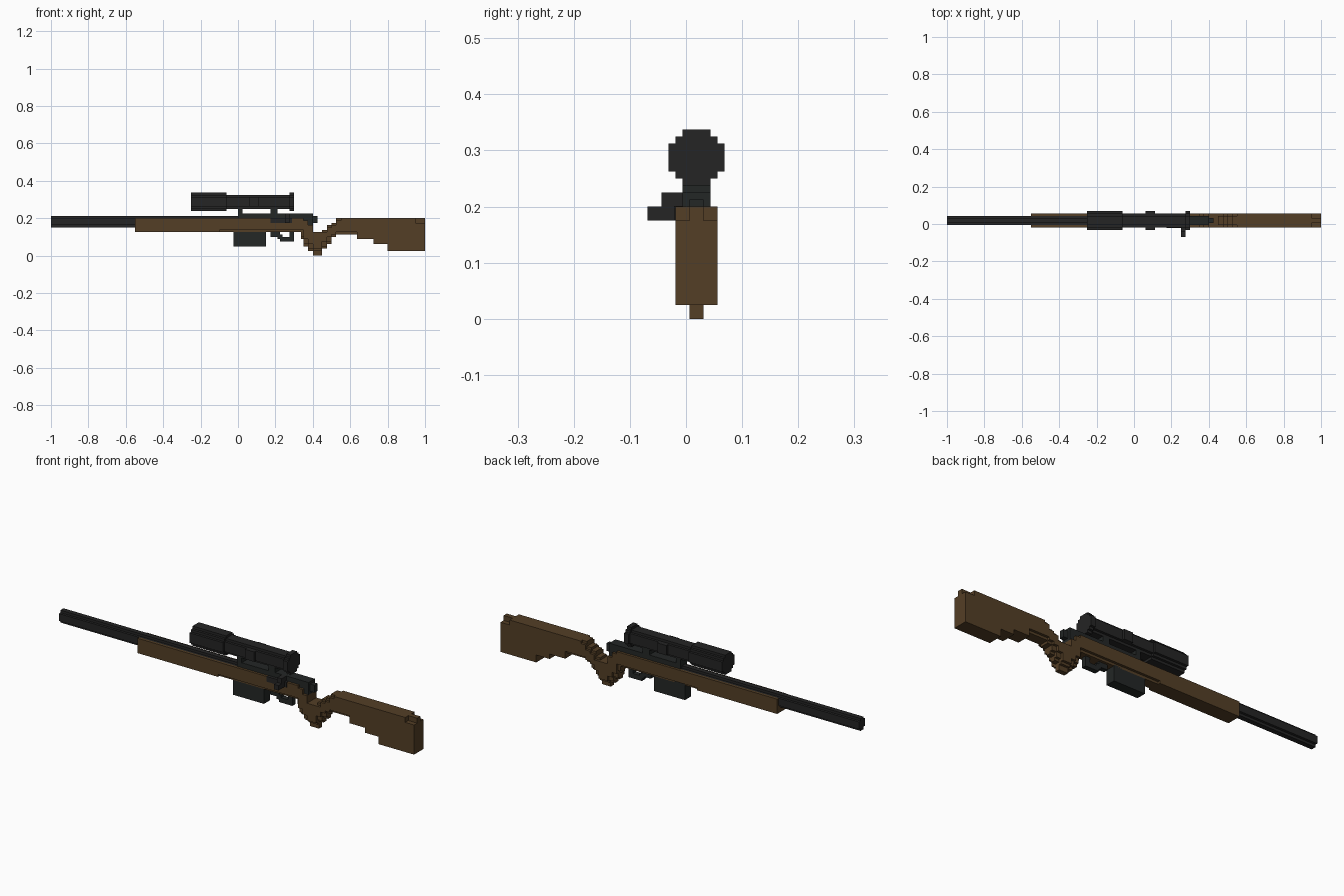
import bpy, bmesh

if "Cube" in bpy.data.objects:
    bpy.data.objects.remove(bpy.data.objects["Cube"], do_unlink=True)

V = 0.0125                      # grid unit
OX, OY = -1.0, -0.06875         # grid origin


def material(name, rgb):
    m = bpy.data.materials.new(name)
    m.use_nodes = True
    col = (*rgb, 1.0)
    m.diffuse_color = col
    bsdf = next(n for n in m.node_tree.nodes if n.type == 'BSDF_PRINCIPLED')
    bsdf.inputs["Base Color"].default_value = col
    bsdf.inputs["Roughness"].default_value = 0.8
    return m


WOOD = material("brown wood", (0.088, 0.049, 0.019))
BLACK = material("black metal", (0.018, 0.018, 0.018))
STEEL = material("dark gunmetal", (0.017, 0.020, 0.019))


def add_stepped(bm, cols, a, b, axis):
    """Extrude a stepped outline of (start, end, bottom, top) columns from a to b."""
    pts = []
    for s, e, lo, hi in cols:
        pts += [(s, hi), (e, hi)]
    for s, e, lo, hi in reversed(cols):
        pts += [(e, lo), (s, lo)]
    pts = [p for i, p in enumerate(pts) if p != pts[i - 1]]

    def place(p):
        x, y = (p[0], a) if axis == 'Y' else (a, p[0])
        return (OX + x * V, OY + y * V, p[1] * V)
    face = bm.faces.new([bm.verts.new(place(p)) for p in pts])
    ext = bmesh.ops.extrude_face_region(bm, geom=[face])
    verts = [g for g in ext["geom"] if isinstance(g, bmesh.types.BMVert)]
    d = (b - a) * V
    bmesh.ops.translate(bm, verts=verts, vec=(0, d, 0) if axis == 'Y' else (d, 0, 0))


def part(name, mat, layers, axis='Y'):
    """One object from several (columns, start, end) layers."""
    bm = bmesh.new()
    for cols, a, b in layers:
        add_stepped(bm, cols, a, b, axis)
    bmesh.ops.recalc_face_normals(bm, faces=bm.faces[:])
    me = bpy.data.meshes.new(name)
    bm.to_mesh(me)
    bm.free()
    me.materials.append(mat)
    ob = bpy.data.objects.new(name, me)
    bpy.context.collection.objects.link(ob)
    return ob


def block(name, mat, x0, x1, y0, y1, z0, z1):
    return part(name, mat, [([(x0, x1, z0, z1)], y0, y1)])


# Stepped round sections across y, as columns of (start, end, bottom, top)
ROUND8 = [(3, 4, 21, 25), (4, 5, 20, 26), (5, 9, 19, 27), (9, 10, 20, 26), (10, 11, 21, 25)]
ROUND6 = [(4, 5, 21, 25), (5, 9, 20, 26), (9, 10, 21, 25)]
BARREL = [(5, 6, 13, 16), (6, 8, 12, 17), (8, 9, 13, 16)]

# Wooden stock: outer sides, channelled core and narrow centre ridge
butt = [(131, 138, 7, 16), (138, 144, 5, 16), (144, 156, 2, 16)]
outer = [(36, 72, 10, 16), (72, 108, 11, 16), (108, 110, 7, 15), (110, 112, 5, 13),
         (112, 116, 3, 10), (116, 118, 6, 10), (118, 120, 8, 12), (120, 122, 9, 13),
         (122, 124, 10, 15), (124, 131, 10, 16)] + butt + [(156, 160, 2, 14)]
core = [(36, 107, 10, 13), (107, 108, 8, 13), (108, 110, 5, 13), (110, 112, 3, 13),
        (112, 116, 2, 10), (116, 118, 4, 11), (118, 120, 6, 13), (120, 122, 8, 14),
        (122, 131, 9, 16)] + butt + [(156, 160, 2, 14)]
ridge = [(107, 108, 7, 13), (108, 110, 4, 13), (110, 112, 2, 13), (112, 116, 0, 10),
         (116, 118, 3, 11), (118, 120, 5, 13), (120, 122, 8, 14),
         (122, 131, 9, 16)] + butt + [(156, 160, 2, 16)]
part("stock", WOOD, [(outer, 4, 5), (core, 5, 9), (outer, 9, 10), (ridge, 6, 8)])

# Barrel, receiver and its rear tail
part("barrel", BLACK, [(BARREL, 0, 82)], 'X')
block("receiver", STEEL, 80, 112, 5, 9, 13, 18)
block("receiver_tail", STEEL, 110, 114, 6, 8, 14, 17)

# Bolt
block("bolt_port", BLACK, 94, 103, 3.8, 5, 14, 16.1)
part("bolt_handle", BLACK, [([(0, 2, 14, 16), (2, 4, 14, 18), (4, 5, 16, 18)], 100, 102)], 'X')

# Magazine and trigger group
block("magazine", STEEL, 78, 92, 5, 9, 4, 10.5)
part("trigger_guard", STEEL, [([(94, 98, 8, 10.5), (98, 104, 6, 8)], 6, 8)])
block("trigger", STEEL, 102, 104, 6, 8, 8, 10.5)
block("guard_link", STEEL, 97, 99, 6, 8, 7, 9)

# Scope with its mounts
part("scope_front", BLACK, [(ROUND8, 60, 75)], 'X')
part("scope_tube", BLACK, [(ROUND6, 74, 103)], 'X')
part("scope_eyepiece", BLACK, [(ROUND8, 102, 104)], 'X')
block("scope_turret", BLACK, 85, 89, 3, 11, 21, 25)
for label, x0, x1 in (("front", 80, 82), ("rear", 94, 97)):
    block(label + "_scope_mount", STEEL, x0, x1, 5, 9, 17, 21)
